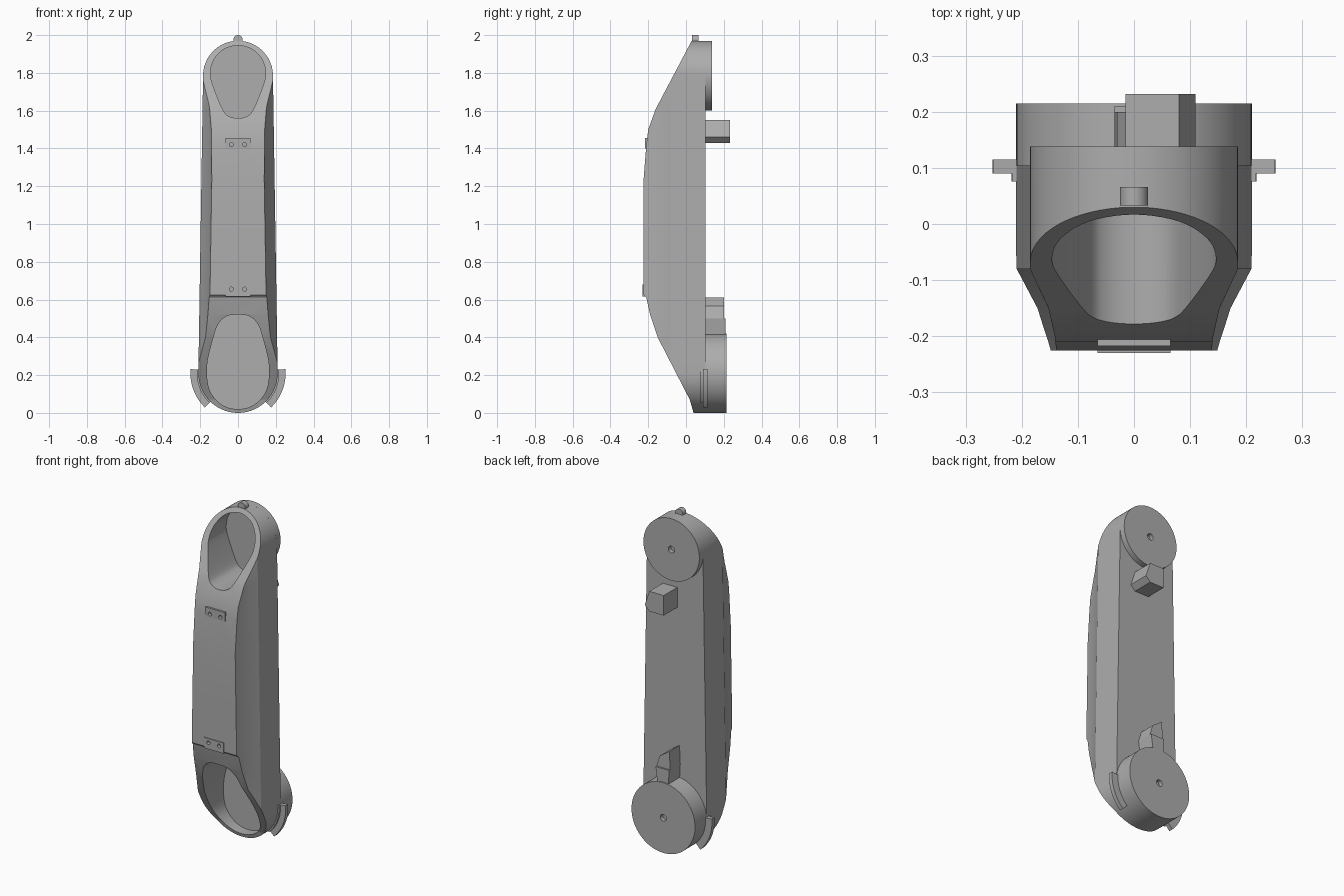
import bpy, bmesh, math
from mathutils import Vector

old = bpy.data.objects.get("Cube")
if old:
    bpy.data.objects.remove(old, do_unlink=True)

grey = bpy.data.materials.new("plain_grey")
grey.use_nodes = True
grey.diffuse_color = (0.42, 0.42, 0.42, 1)
grey.node_tree.nodes["Principled BSDF"].inputs["Base Color"].default_value = (0.42, 0.42, 0.42, 1)

BACK = 0.104
LOW_Z, LOW_R = 0.21, 0.21
TOP_Z, TOP_R = 1.785, 0.185


def finish(name, bm):
    bmesh.ops.remove_doubles(bm, verts=bm.verts, dist=1e-5)
    bmesh.ops.recalc_face_normals(bm, faces=bm.faces)
    mesh = bpy.data.meshes.new(name)
    bm.to_mesh(mesh)
    bm.free()
    mesh.materials.append(grey)
    ob = bpy.data.objects.new(name, mesh)
    bpy.context.collection.objects.link(ob)
    return ob


def prism(name, outline, y0, y1):
    """Extrude an (x, z) outline along y."""
    bm = bmesh.new()
    face = bm.faces.new([bm.verts.new((x, y0, z)) for x, z in outline])
    ext = bmesh.ops.extrude_face_region(bm, geom=[face])["geom"]
    moved = [v for v in ext if isinstance(v, bmesh.types.BMVert)]
    bmesh.ops.translate(bm, verts=moved, vec=(0, y1 - y0, 0))
    return finish(name, bm)


def arc(x, z, r, start=0, end=360, n=64):
    closed = end - start == 360
    steps = n if closed else n + 1
    angles = [math.radians(start + (end - start) * i / n) for i in range(steps)]
    return [(x + r * math.cos(a), z + r * math.sin(a)) for a in angles]


def rect(x0, x1, z0, z1):
    return [(x0, z0), (x1, z0), (x1, z1), (x0, z1)]


def cut(ob, cutter):
    mod = ob.modifiers.new("cut", "BOOLEAN")
    mod.operation = "DIFFERENCE"
    mod.solver = "EXACT"
    mod.object = cutter
    bpy.context.view_layer.update()
    with bpy.context.temp_override(object=ob, active_object=ob):
        bpy.ops.object.modifier_apply(modifier=mod.name)
    bpy.data.objects.remove(cutter, do_unlink=True)


def smooth_loop(half, steps=5):
    """Mirror half an outline and round it with a closed Catmull-Rom spline."""
    pts = [Vector(p) for p in half + [(-x, z) for x, z in half[-2:0:-1]]]
    n, out = len(pts), []
    for i in range(n):
        a, b, c, d = (pts[(i + k) % n] for k in (-1, 0, 1, 2))
        for s in range(steps):
            t = s / steps
            out.append((b * 2 + (c - a) * t + (a * 2 - b * 5 + c * 4 - d) * t ** 2
                        + (b * 3 - a - c * 3 + d) * t ** 3) / 2)
    return [tuple(p) for p in out]


def interp(table, v):
    for (a, fa), (b, fb) in zip(table, table[1:]):
        if v <= b:
            return fa + (fb - fa) * max(0, (v - a) / (b - a))
    return table[-1][1]


# Arm body: stacked cross-sections with chamfered front corners
front = [(0, 0.04), (0.07, 0.02), (0.4, -0.15), (0.52, -0.19), (0.61, -0.21), (0.625, -0.225),
         (1.23, -0.225), (1.42, -0.21), (1.5, -0.2), (1.61, -0.16), (1.97, 0.03)]
inset = [(-0.225, 0.055), (-0.15, 0.035), (-0.08, 0)]


def half_width(z):
    if z < LOW_Z:
        return math.sqrt(LOW_R ** 2 - (z - LOW_Z) ** 2)
    if z > TOP_Z:
        return math.sqrt(TOP_R ** 2 - (z - TOP_Z) ** 2)
    return LOW_R + (TOP_R - LOW_R) * (z - LOW_Z) / (TOP_Z - LOW_Z)


def section(z):
    w, yf = half_width(z), interp(front, z)
    half = [(w, BACK)]
    for y in (-0.08, -0.15, yf):
        y = max(y, yf)
        half.append((w - interp(inset, y), y))
    return half + [(-x, y) for x, y in reversed(half)]


heights = [z for z, _ in front[1:-1]] + [0.264, 0.9, 1.63, 1.76]
for i in range(17):
    c = math.cos(math.radians(3 + 87 * i / 16))
    heights += [LOW_Z - LOW_R * c, TOP_Z + TOP_R * c]
heights = sorted(set(round(z, 4) for z in heights))

bm = bmesh.new()
rings = [[bm.verts.new((x, y, z)) for x, y in section(z)] for z in heights]
for lo, hi in zip(rings, rings[1:]):
    for k in range(len(lo)):
        m = (k + 1) % len(lo)
        bm.faces.new((lo[k], lo[m], hi[m], hi[k]))
bm.faces.new(rings[0])
bm.faces.new(rings[-1])
body = finish("arm_body", bm)

# Deep pockets in the sloping ends
lower_pocket = [(0, 0.02), (0.08, 0.04), (0.14, 0.1), (0.163, 0.18), (0.16, 0.28),
                (0.13, 0.4), (0.105, 0.47), (0.06, 0.512), (0, 0.52)]
upper_pocket = [(0, 1.945), (0.08, 1.922), (0.13, 1.865), (0.146, 1.8), (0.135, 1.74),
                (0.083, 1.61), (0.05, 1.572), (0, 1.56)]
for half in (lower_pocket, upper_pocket):
    cut(body, prism("pocket_cutter", smooth_loop(half), -0.4, 0.097))

# Joint discs on the back, each with a centre hole
parts = [body]
for name, z, r, y in (("lower_joint_disc", LOW_Z, LOW_R, 0.215),
                      ("upper_joint_disc", TOP_Z, TOP_R, 0.138)):
    disc = prism(name, arc(0, z, r, n=96), 0.1, y)
    cut(disc, prism("hole_cutter", arc(0, z, 0.02, n=24), y - 0.025, y + 0.1))
    parts.append(disc)

# Screw plates on the front
for name, z0, z1, y, hole_z in (("lower_screw_plate", 0.617, 0.68, -0.23, 0.655),
                                ("upper_screw_plate", 1.4, 1.455, -0.217, 1.42)):
    plate = prism(name, rect(-0.065, 0.065, z0, z1), y, -0.18)
    for x in (-0.035, 0.035):
        for ob in (plate, body):
            cut(ob, prism("screw_cutter", arc(x, hole_z, 0.011, n=20), y - 0.05, y + 0.02))
    parts.append(plate)

# Stop block and tab on the back
parts.append(prism("stop_block", [(-0.015, 1.43), (0.08, 1.43), (0.11, 1.46),
                                  (0.08, 1.55), (-0.015, 1.55)], 0.1, 0.232))
parts.append(prism("tab_neck", [(-0.03, 0.4), (0.04, 0.4), (0.055, 0.5), (-0.035, 0.5)],
                   0.1, 0.21))
parts.append(prism("tab_tip", [(-0.035, 0.5), (0.055, 0.5), (0.035, 0.565), (-0.03, 0.61)],
                   0.1, 0.2))

# Curved side guards around the lower joint
for side, name in ((1, "left"), (-1, "right")):
    for part, r0, r1, y0, y1 in (("guard", 0.2, 0.252, 0.09, 0.115),
                                 ("guard_lip", 0.2, 0.218, 0.076, 0.092)):
        ring = arc(0, LOW_Z, r1, -46, 5, 20) + arc(0, LOW_Z, r0, -46, 5, 20)[::-1]
        parts.append(prism(f"{name}_{part}", [(side * x, z) for x, z in ring], y0, y1))

# Small pin on the crown
parts.append(prism("crown_pin", arc(0, 1.975, 0.025, n=32), 0.033, 0.066))

for ob in bpy.context.view_layer.objects:
    ob.select_set(ob in parts)
bpy.context.view_layer.objects.active = body
bpy.ops.object.shade_smooth_by_angle(angle=math.radians(25))
